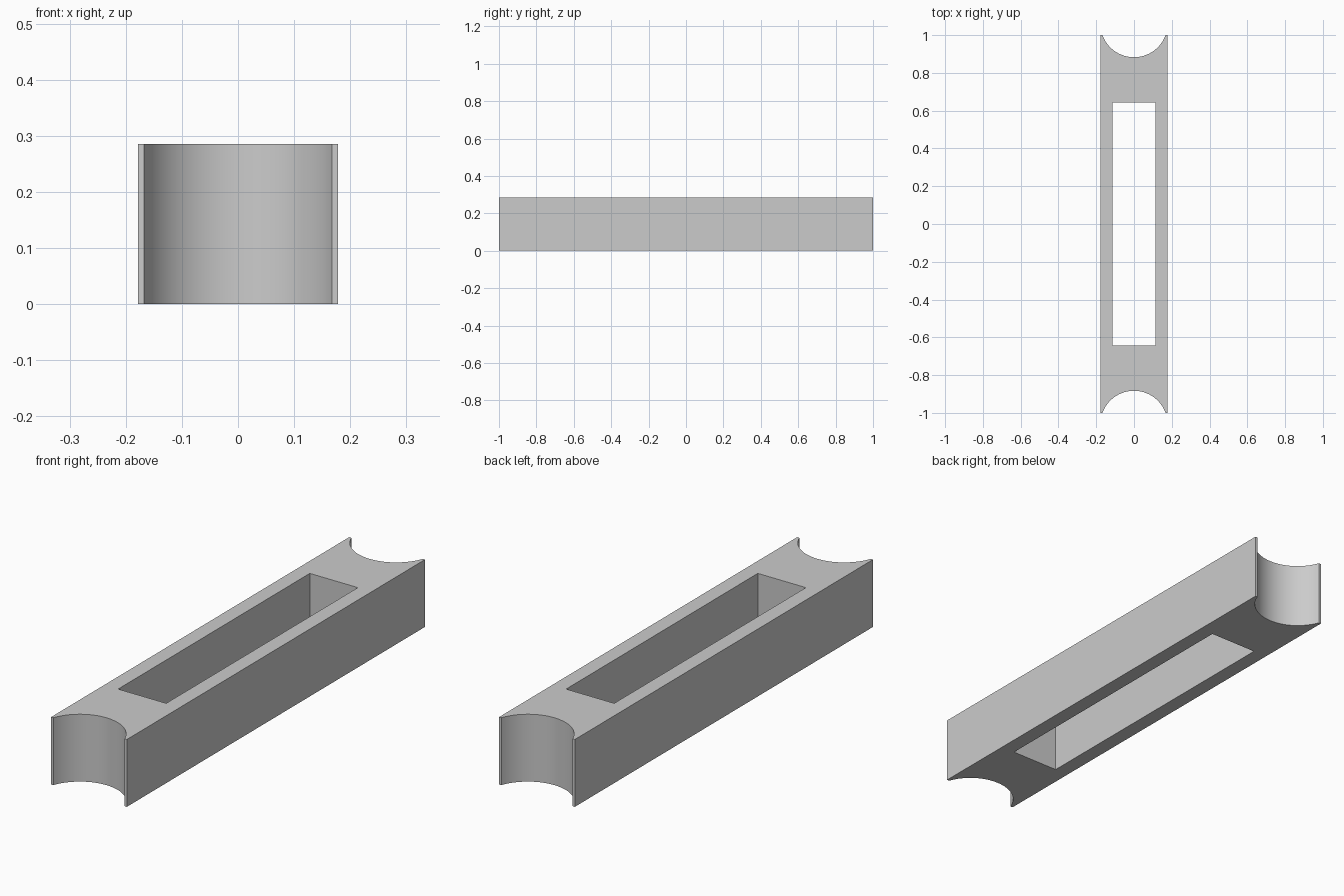
import bpy
import bmesh
import math

cube = bpy.data.objects.get("Cube")
if cube:
    bpy.data.objects.remove(cube, do_unlink=True)

HALF_WIDTH, HALF_LENGTH, HEIGHT = 0.178, 1.0, 0.286
SLOT_X, SLOT_Y = 0.113, 0.643
RADIUS, SADDLE_DEPTH, SEGMENTS = 0.178, 0.117, 32

# Plain grey material
grey = bpy.data.materials.new("plain grey")
grey.use_nodes = True
colour = (0.6, 0.6, 0.6, 1.0)
grey.diffuse_color = colour
grey.node_tree.nodes["Principled BSDF"].inputs["Base Color"].default_value = colour

# Half outline: one end with its concave saddle, right to left
centre_y = HALF_LENGTH - SADDLE_DEPTH + RADIUS
half_angle = math.acos((centre_y - HALF_LENGTH) / RADIUS)
end = [(HALF_WIDTH, HALF_LENGTH)]
for i in range(SEGMENTS + 1):
    a = half_angle * (1 - 2 * i / SEGMENTS)
    end.append((RADIUS * math.sin(a), centre_y - RADIUS * math.cos(a)))
end.append((-HALF_WIDTH, HALF_LENGTH))

# Full outline by half-turn symmetry, plus the rectangular slot
outline = end + [(-x, -y) for x, y in end]
slot = [(SLOT_X, SLOT_Y), (-SLOT_X, SLOT_Y), (-SLOT_X, -SLOT_Y), (SLOT_X, -SLOT_Y)]

bm = bmesh.new()


def add_loop(points):
    verts = [bm.verts.new((x, y, 0)) for x, y in points]
    return [bm.edges.new((v, verts[i - 1])) for i, v in enumerate(verts)]


# Fill the profile around the slot and raise it into a solid bar
edges = add_loop(outline) + add_loop(slot)
bmesh.ops.triangle_fill(bm, use_beauty=True, edges=edges, normal=(0, 0, 1))
raised = bmesh.ops.extrude_face_region(bm, geom=bm.faces[:], use_keep_orig=True)
top = [g for g in raised["geom"] if isinstance(g, bmesh.types.BMVert)]
bmesh.ops.translate(bm, verts=top, vec=(0, 0, HEIGHT))
bmesh.ops.recalc_face_normals(bm, faces=bm.faces[:])

mesh = bpy.data.meshes.new("slotted_bar")
bm.to_mesh(mesh)
bm.free()
mesh.materials.append(grey)
bar = bpy.data.objects.new("slotted_bar", mesh)
bpy.context.collection.objects.link(bar)

# Smooth the saddles, keep the corners crisp
bpy.ops.object.select_all(action="DESELECT")
bar.select_set(True)
bpy.context.view_layer.objects.active = bar
bpy.ops.object.shade_smooth_by_angle(angle=math.radians(20))
